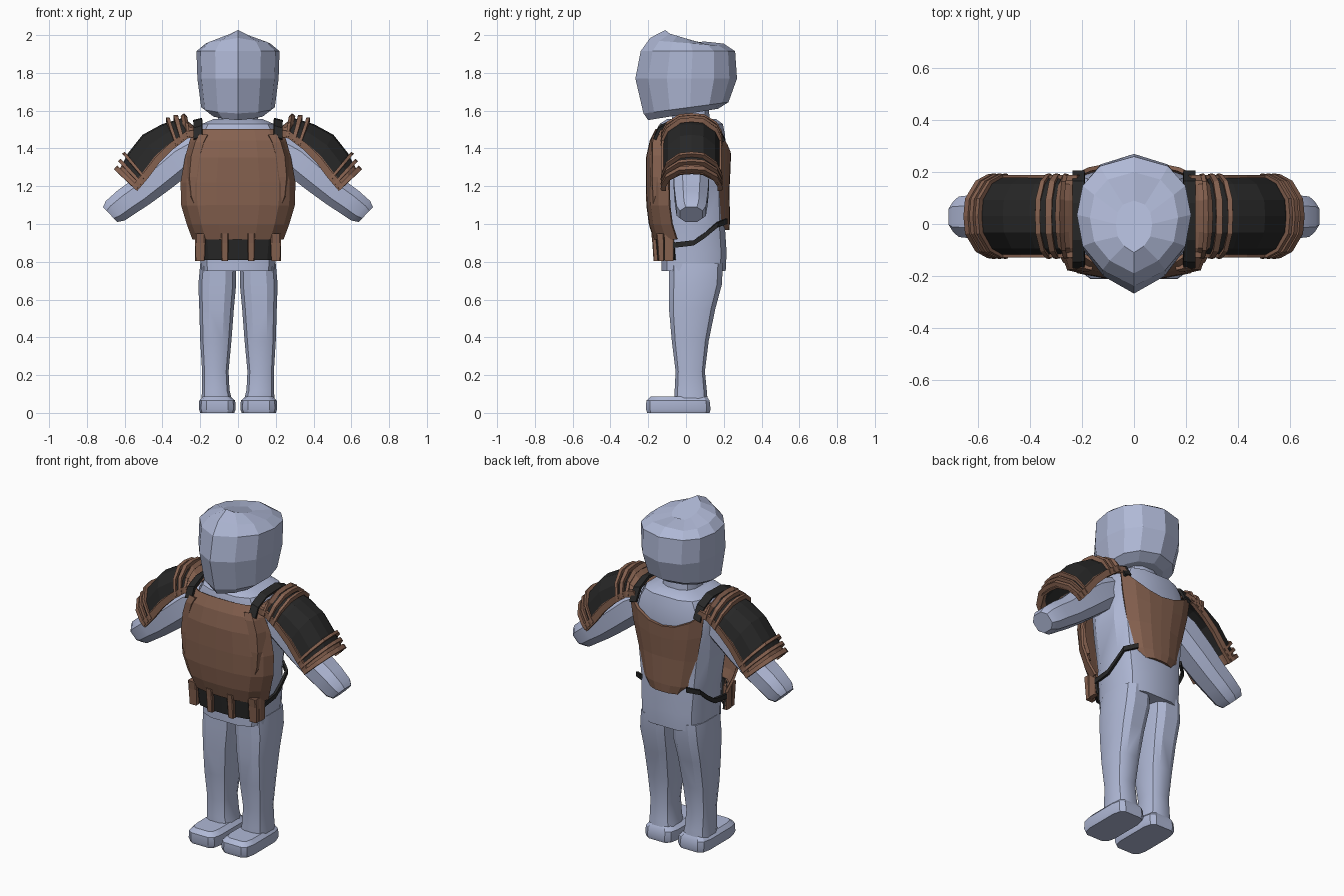
import bpy, bmesh, math
from mathutils import Vector

if "Cube" in bpy.data.objects:
    bpy.data.objects.remove(bpy.data.objects["Cube"])


def material(name, rgb):
    m = bpy.data.materials.new(name)
    m.diffuse_color = (*rgb, 1)
    m.use_nodes = True
    m.node_tree.nodes["Principled BSDF"].inputs["Base Color"].default_value = m.diffuse_color
    return m


SKIN = material("pale blue grey", (0.43, 0.48, 0.67))
BROWN = material("leather brown", (0.235, 0.119, 0.078))
DARK = material("charcoal", (0.02, 0.02, 0.02))


def grid(name, rows, mat, closed=False, thick=0, flat=True, mirror=False):
    """Skin between rows of points; closed rows get end caps, open ones thickness."""
    bm = bmesh.new()
    vs = [[bm.verts.new(p) for p in r] for r in rows]
    n = len(rows[0])
    for a, b in zip(vs, vs[1:]):
        for i in range(n if closed else n - 1):
            j = (i + 1) % n
            bm.faces.new((a[i], a[j], b[j], b[i]))
    if closed:
        bm.faces.new(vs[0][::-1])
        bm.faces.new(vs[-1])
    bmesh.ops.recalc_face_normals(bm, faces=bm.faces)
    me = bpy.data.meshes.new(name)
    bm.to_mesh(me)
    bm.free()
    ob = bpy.data.objects.new(name, me)
    bpy.context.collection.objects.link(ob)
    me.materials.append(mat)
    if thick:
        s = ob.modifiers.new("thickness", 'SOLIDIFY')
        s.thickness, s.offset = thick, 0
    if mirror:
        ob.modifiers.new("mirror", 'MIRROR')
    if not flat:
        bpy.context.view_layer.objects.active = ob
        ob.select_set(True)
        bpy.ops.object.shade_smooth_by_angle(angle=math.radians(30))
        ob.select_set(False)
    return ob


def ring(z, x0, x1, y0, y1, power=0.6, n=12, tilt=0):
    """Rounded-box outline at height z."""
    cx, cy, hx, hy = (x0 + x1) / 2, (y0 + y1) / 2, (x1 - x0) / 2, (y1 - y0) / 2
    pts = []
    for k in range(n):
        a = 2 * math.pi * (k + 0.5) / n
        c, s = math.cos(a), math.sin(a)
        m = max(abs(math.cos(math.pi / n)), 0.01) ** power
        x = cx + hx * math.copysign(abs(c) ** power, c) / m
        y = cy + hy * math.copysign(abs(s) ** power, s) / m
        pts.append((x, y, z + tilt * y))
    return pts


# Head: faceted block with a keel down the front
outline = [(0, -1), (.55, -.75), (.9, -.38), (1, .1), (.9, .55), (.6, .85), (0, 1),
           (-.6, .85), (-.9, .55), (-1, .1), (-.9, -.38), (-.55, -.75)]
head = []
for z, w, f, b, tilt in [(1.58, .145, -.2, .17, .06), (1.615, .195, -.225, .225, .06),
                         (1.77, .215, -.268, .27, 0), (1.915, .22, -.24, .26, 0),
                         (1.958, .17, -.19, .2, -.03), (1.985, .07, -.11, .09, -.06)]:
    head.append([(w * x, (b + f) / 2 + y * (b - f) / 2,
                  z + tilt * y * .5 + (.012 if x == 0 and z > 1.95 else 0)) for x, y in outline])
grid("head", head, SKIN, closed=True)
grid("neck", [ring(1.5, -.11, .11, -.08, .13, .8), ring(1.62, -.1, .1, -.07, .12, .8)], SKIN, True, flat=False)

# Torso and hips
grid("torso", [ring(z, -w, w, f, b) for z, w, f, b in
               [(.75, .195, -.13, .21), (.85, .2, -.13, .215), (1.0, .21, -.13, .205), (1.2, .235, -.14, .205),
                (1.38, .245, -.15, .215), (1.48, .22, -.15, .205), (1.53, .19, -.14, .195), (1.555, .13, -.1, .16)]],
     SKIN, True, flat=False)

# Legs and feet
grid("leg", [ring(z, a, b, f, k, .65) for z, a, b, f, k in
             [(.06, .03, .195, -.06, .115), (.12, .045, .19, -.06, .11), (.22, .05, .19, -.055, .1),
              (.38, .035, .2, -.075, .12), (.55, .022, .205, -.09, .155),
              (.68, .01, .21, -.09, .19), (.79, .01, .2, -.09, .195)]],
     SKIN, True, flat=False, mirror=True)
grid("foot", [ring(z, a, b, f, k, .4) for z, a, b, f, k in
              [(0, .02, .2, -.205, .125), (.02, .012, .207, -.212, .13),
               (.065, .015, .205, -.21, .125), (.088, .04, .185, -.185, .11)]],
     SKIN, True, flat=False, mirror=True)

# Arms, an octagon swept from shoulder to fist
axis, up = Vector((.72, 0, -.69)), Vector((.69, 0, .72))
arm = []
for x, z, h, w in [(.17, 1.43, .08, .08), (.3, 1.35, .095, .095), (.42, 1.25, .09, .095),
                   (.52, 1.165, .08, .09), (.585, 1.12, .078, .085), (.65, 1.07, .072, .078), (.677, 1.05, .055, .06)]:
    c = Vector((x, .028, z))
    arm.append([c + up * h * u + Vector((0, w * v, 0)) for u, v in
                [(1, -.5), (1, .5), (.5, 1), (-.5, 1), (-1, .5), (-1, -.5), (-.5, -1), (.5, -1)]])
grid("arm", arm, SKIN, True, flat=False, mirror=True)

# Chest plate: curved section scaled by height
SECTION = [(0, 0), (.38, .004), (.72, .025), (.9, .07), (1, .13)]
CHEST = [(.92, .235, -.165), (1.0, .265, -.19), (1.1, .295, -.203), (1.22, .298, -.206),
         (1.35, .275, -.205), (1.44, .25, -.185), (1.5, .225, -.155)]


def wrap(z, w, y, depth=1.0, out=0.0):
    half = [(x * (w + out), y - out + d * depth) for x, d in SECTION]
    return [(-x, yy, z) for x, yy in half[:0:-1]] + [(x, yy, z) for x, yy in half]


grid("chest_plate", [wrap(z, w, y, .9 if z < 1.4 else .6) for z, w, y in CHEST], BROWN, thick=.014)

# Raised trim on both sides of the chest plate
grid("chest_trim", [[(x - .04, y - .012, z), (x, y - .005, z), (x + .018, y + .05, z)] for x, y, z in
                    [(.215, -.16, 1.08), (.24, -.162, 1.15), (.25, -.165, 1.25),
                     (.24, -.163, 1.36), (.22, -.163, 1.43), (.2, -.155, 1.47)]],
     BROWN, thick=.022, mirror=True)

# Skirt under the chest plate with upright tabs
grid("skirt", [wrap(.81, .212, -.148, .7), wrap(.95, .225, -.16, .7)], DARK, thick=.012)
for name, x, y, half in [("inner_tab", .07, -.158, .02), ("outer_tab", .2, -.132, .027)]:
    grid(name, [ring(z, x - half * s, x + half * s, y - .014 - d, y + .016, .3, 8)
                for z, s, d in [(.805, .85, 0), (.9, 1, .006), (.95, 1, .012)]], BROWN, True, mirror=True)
grid("side_tab", [ring(z, .2, .228, -.115, -.065, .3, 8) for z in (.805, .95)], BROWN, True, mirror=True)

# Back plate with a scooped top edge
back = []
for z, w, y, scoop in [(.97, .12, .222, 0), (1.02, .155, .225, 0), (1.18, .19, .222, 0),
                       (1.3, .225, .228, .04), (1.37, .245, .23, .11)]:
    back.append([(w * t, y - .055 * abs(t) ** 3, z + scoop * t * t) for t in (-1, -.7, -.35, 0, .35, .7, 1)])
grid("back_plate", back, BROWN, thick=.016)

# Shoulder straps and waist straps
grid("shoulder_strap", [[(.19, y, z), (.235, y, z - .012)] for y, z in
                        [(-.165, 1.46), (-.14, 1.515), (-.06, 1.55), (.08, 1.555), (.16, 1.52), (.2, 1.45)]],
     DARK, thick=.016, mirror=True)
grid("waist_strap", [[(x, y, z - .014), (x, y, z + .014)] for x, y, z in
                     [(.22, -.09, .885), (.218, .04, .9), (.216, .1, .94), (.21, .165, .995), (.15, .215, 1.015)]],
     DARK, thick=.014, mirror=True)

# Shoulder guard: arches running from the collar out to the elbow
TOP = [(.22, 1.5), (.29, 1.555), (.4, 1.52), (.5, 1.465), (.575, 1.37), (.63, 1.265)]
LOW = [(.205, 1.475), (.27, 1.46), (.35, 1.4), (.42, 1.33), (.48, 1.25), (.54, 1.18)]
ARCH = [(-.145, 0), (-.142, .22), (-.12, .62), (-.06, .97), (0, 1.02), (.06, .97), (.12, .62), (.142, .22), (.145, 0)]


def along(path, u):
    i = min(int(u), len(path) - 2)
    return Vector(path[i]).lerp(Vector(path[i + 1]), u - i)


def arch(u, out=0.0):
    t, b = along(TOP, u), along(LOW, u)
    d = (t - b).normalized()
    pts = []
    for y, h in ARCH:
        p = b.lerp(t, h) + d * out * h
        pts.append((p.x, .03 + y * (1 + out * 2.5), p.y))
    return pts


guard = grid("shoulder_guard", [arch(u) for u in (0, .5, 1, 1.6, 2, 3, 4, 4.5, 5)], BROWN, thick=.012, mirror=True)
guard.data.materials.append(DARK)
n = len(ARCH) - 1
for f in guard.data.polygons:
    row, col = divmod(f.index, n)
    if 2 <= row <= 6 and 0 < col < n - 1:
        f.material_index = 1

# Ribs at both ends of each guard
for k, (a, b) in enumerate([(.75, 1.0), (1.2, 1.4), (1.6, 1.75), (4.1, 4.25), (4.45, 4.62), (4.78, 5.0)]):
    grid("guard_rib_%d" % (k + 1), [arch(a, .016), arch(b, .022)], BROWN, thick=.024, mirror=True)

# Rolled lower rims, front and back
for name, y in (("guard_front_rim", -.118), ("guard_back_rim", .178)):
    rows = []
    for t, b in zip(TOP, LOW):
        d = (Vector(t) - Vector(b)).normalized()
        rows.append([(b[0] + d.x * h, y, b[1] + d.y * h) for h in (-.008, .03)])
    grid(name, rows, BROWN, thick=.022, mirror=True)
